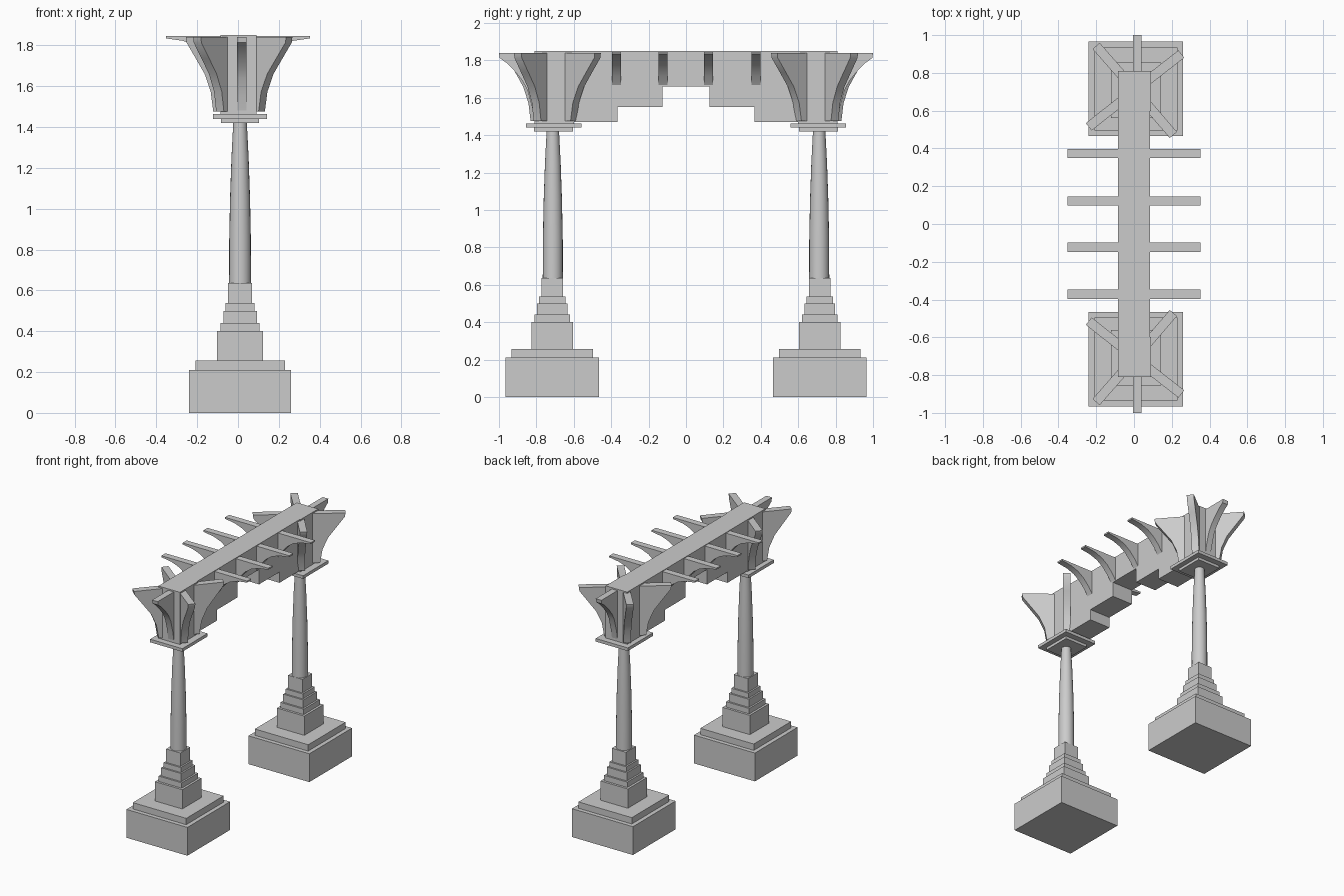
import bpy, math
from mathutils import Matrix, Vector

if "Cube" in bpy.data.objects:
    bpy.data.objects.remove(bpy.data.objects["Cube"])


def make(name, verts, faces, matrix=Matrix()):
    me = bpy.data.meshes.new(name)
    me.from_pydata([matrix @ Vector(v) for v in verts], [], faces)
    ob = bpy.data.objects.new(name, me)
    bpy.context.collection.objects.link(ob)
    # consistent outward normals
    bpy.context.view_layer.objects.active = ob
    ob.select_set(True)
    bpy.ops.object.mode_set(mode='EDIT')
    bpy.ops.mesh.select_all(action='SELECT')
    bpy.ops.mesh.normals_make_consistent(inside=False)
    bpy.ops.object.mode_set(mode='OBJECT')
    bpy.ops.object.shade_smooth_by_angle(angle=math.radians(30))
    ob.select_set(False)
    return ob


def extrude(name, profile, width, matrix=Matrix()):
    """Profile in (x, z), given thickness along y."""
    n = len(profile)
    verts = [(x, s * width / 2, z) for s in (-1, 1) for x, z in profile]
    faces = [list(range(n)), list(range(2 * n - 1, n - 1, -1))]
    faces += [(i, (i + 1) % n, (i + 1) % n + n, i + n) for i in range(n)]
    return make(name, verts, faces, matrix)


def box(name, cx, cy, hx, hy, z0, z1):
    prof = [(-hx, z0), (hx, z0), (hx, z1), (-hx, z1)]
    return extrude(name, prof, 2 * hy, Matrix.Translation((cx, cy, 0)))


def lathe(name, rings, cx, cy, sides=20):
    verts, faces = [], []
    for r, z in rings:
        for i in range(sides):
            a = 2 * math.pi * i / sides
            verts.append((cx + r * math.cos(a), cy + r * math.sin(a), z))
    for k in range(len(rings) - 1):
        for i in range(sides):
            j = (i + 1) % sides
            faces.append((k * sides + i, k * sides + j,
                          (k + 1) * sides + j, (k + 1) * sides + i))
    faces.append(list(range(sides)))
    faces.append(list(range((len(rings) - 1) * sides, len(rings) * sides)))
    return make(name, verts, faces)


TIERS = [(.25, 0, .21), (.219, .21, .257), (.112, .257, .40), (.095, .40, .44),
         (.082, .44, .50), (.07, .50, .537), (.058, .537, .637)]
SHAFT = [(.054, .63), (.053, .85), (.049, 1.05), (.042, 1.25), (.033, 1.425)]
DIAGONAL = [(.05, 1.84), (.312, 1.84), (.308, 1.813), (.25, 1.735), (.195, 1.66),
            (.157, 1.573), (.141, 1.475), (.05, 1.475)]
STRAIGHT = [(.05, 1.84), (.292, 1.84), (.288, 1.813), (.25, 1.785), (.206, 1.74),
            (.166, 1.69), (.14, 1.64), (.115, 1.55), (.102, 1.475), (.05, 1.475)]

for s, side in ((-1, "front"), (1, "back")):
    cx, cy, ky = .01, .715 * s, .708 * s
    # stepped pedestal and tapering shaft
    for i, (h, z0, z1) in enumerate(TIERS):
        box(f"{side}_pedestal_tier_{i + 1}", cx, cy, h, h, z0, z1)
    lathe(f"{side}_column_shaft", SHAFT, cx, .712 * s)
    # capital plates and core block
    box(f"{side}_capital_lower_plate", cx, ky, .093, .104, 1.42, 1.44)
    box(f"{side}_capital_plate", cx, ky, .132, .148, 1.44, 1.463)
    box(f"{side}_capital_core", .003, .705 * s, .088, .106, 1.463, 1.85)
    # flaring fins: four at the corners, one facing outward
    for i, (dx, dy) in enumerate(((-.19, .217), (.243, .19), (-.24, -.19), (.2, -.233))):
        m = Matrix.Translation((.005, ky, 0)) @ Matrix.Rotation(math.atan2(dy * s, dx), 4, 'Z')
        extrude(f"{side}_corner_fin_{i + 1}", DIAGONAL, .05, m)
    m = Matrix.Translation((.018, ky, 0)) @ Matrix.Rotation(s * math.pi / 2, 4, 'Z')
    extrude(f"{side}_outer_fin", STRAIGHT, .046, m)

# stepped beam between the columns
half = [(.125, 1.66), (.125, 1.55), (.365, 1.55), (.365, 1.47), (.602, 1.47), (.602, 1.85)]
beam = half + [(-y, z) for y, z in reversed(half)]
extrude("beam", beam, .17, Matrix.Rotation(math.pi / 2, 4, 'Z'))

# curved brackets along both sides of the beam
BRACKET = [(.06, 1.845), (.352, 1.845), (.352, 1.834), (.27, 1.822), (.21, 1.80),
           (.16, 1.765), (.115, 1.715), (.085, 1.668), (.06, 1.668)]
for y in (-.372, -.123, .121, .374):
    for s in (0, 1):
        m = Matrix.Translation((0, y, 0)) @ Matrix.Rotation(s * math.pi, 4, 'Z')
        extrude("beam_bracket", BRACKET, .048, m)
